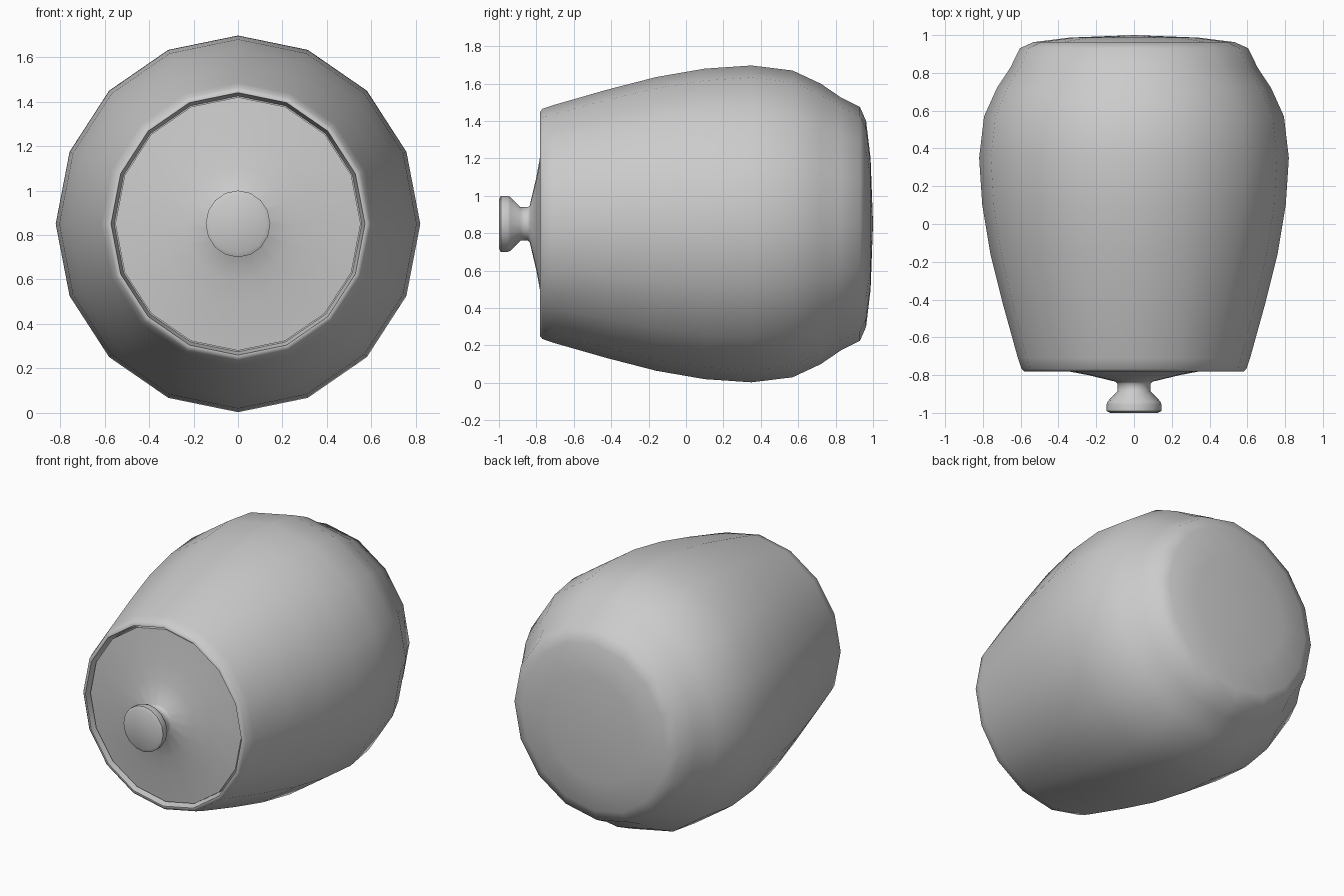
import bpy, bmesh, math

if "Cube" in bpy.data.objects:
    bpy.data.objects.remove(bpy.data.objects["Cube"])

SIDES = 16
CENTRE_Z = 0.85
SQUASH_X = 0.968   # the jar is slightly narrower than it is tall


def lathe(name, profile, angle):
    """Revolve (y, radius) points around the horizontal y axis."""
    bm = bmesh.new()
    rings = []
    for y, r in profile:
        if r == 0:
            rings.append([bm.verts.new((0, y, CENTRE_Z))])
            continue
        ring = []
        for i in range(SIDES):
            a = 2 * math.pi * i / SIDES
            ring.append(bm.verts.new((r * SQUASH_X * math.cos(a), y,
                                      CENTRE_Z + r * math.sin(a))))
        rings.append(ring)
    for a, b in zip(rings, rings[1:]):
        for i in range(SIDES):
            j = (i + 1) % SIDES
            if len(a) == 1:
                bm.faces.new((a[0], b[j], b[i]))
            elif len(b) == 1:
                bm.faces.new((a[i], a[j], b[0]))
            else:
                bm.faces.new((a[i], a[j], b[j], b[i]))
    bmesh.ops.recalc_face_normals(bm, faces=bm.faces)
    mesh = bpy.data.meshes.new(name)
    bm.to_mesh(mesh)
    bm.free()
    obj = bpy.data.objects.new(name, mesh)
    bpy.context.collection.objects.link(obj)
    bpy.ops.object.select_all(action='DESELECT')
    obj.select_set(True)
    bpy.context.view_layer.objects.active = obj
    bpy.ops.object.shade_smooth_by_angle(angle=math.radians(angle))
    return obj


# Jar body: inner ledge, mouth rim, bulging wall, rounded base
lathe("jar_body", [
    (-0.70, 0), (-0.70, 0.575), (-0.78, 0.59), (-0.78, 0.60), (-0.768, 0.615),
    (-0.71, 0.635), (-0.42, 0.718), (-0.16, 0.785), (0.10, 0.83),
    (0.35, 0.847), (0.57, 0.82), (0.72, 0.75), (0.83, 0.675),
    (0.93, 0.625), (0.963, 0.55), (0.987, 0.35), (1.0, 0.0)], 55)

# Lid with a flared knob, sitting just inside the mouth
lathe("lid", [
    (-0.70, 0), (-0.70, 0.57), (-0.755, 0.57), (-0.778, 0.37),
    (-0.80, 0.25), (-0.835, 0.10), (-0.845, 0.09), (-0.885, 0.09),
    (-0.94, 0.145), (-0.955, 0.15), (-0.99, 0.15), (-1.0, 0.13),
    (-1.0, 0)], 50)
